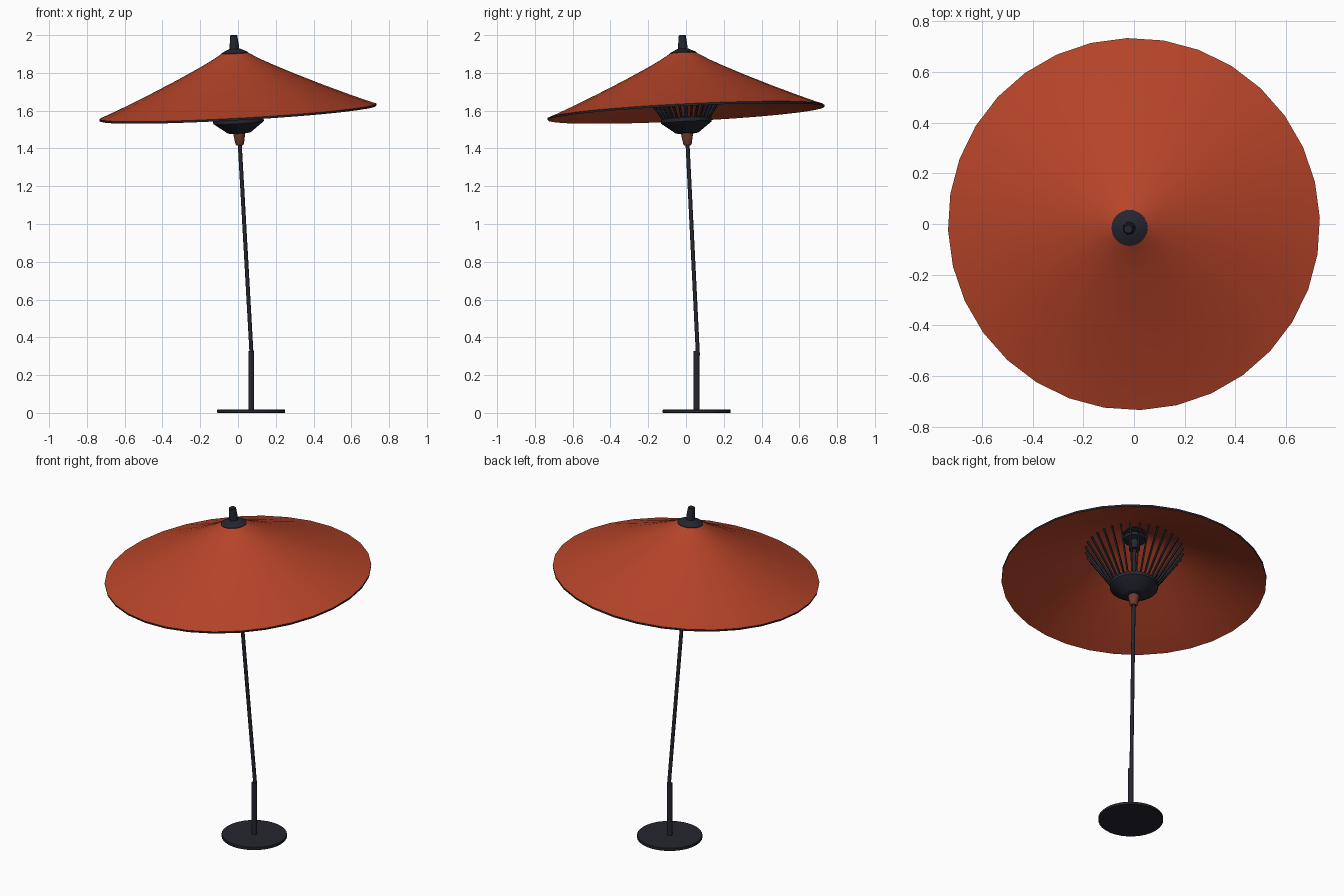
import bpy, bmesh, math
from mathutils import Vector, Matrix

if "Cube" in bpy.data.objects:
    bpy.data.objects.remove(bpy.data.objects["Cube"])


def material(name, rgb):
    m = bpy.data.materials.new(name)
    m.diffuse_color = (*rgb, 1)
    m.use_nodes = True
    m.node_tree.nodes["Principled BSDF"].inputs["Base Color"].default_value = m.diffuse_color
    return m


ORANGE = material("orange paper", (0.47, 0.058, 0.022))
DARK = material("dark lacquer", (0.018, 0.019, 0.029))
BROWN = material("brown wood", (0.16, 0.042, 0.024))

# leaning frame of the parasol, origin at the middle of the canopy rim
axis = Vector((-0.056, -0.049, 1)).normalized()
LEAN = Matrix.Translation((0, 0, 1.59)) @ Vector((0, 0, 1)).rotation_difference(axis).to_matrix().to_4x4()
STAND = Matrix.Translation((0.07, 0.056, 0))


def finish(bm, name, mats, frame, smooth=True):
    bmesh.ops.recalc_face_normals(bm, faces=bm.faces[:])
    me = bpy.data.meshes.new(name)
    bm.to_mesh(me)
    bm.free()
    for m in mats:
        me.materials.append(m)
    ob = bpy.data.objects.new(name, me)
    bpy.context.collection.objects.link(ob)
    ob.matrix_world = frame
    if smooth:
        bpy.ops.object.select_all(action='DESELECT')
        ob.select_set(True)
        bpy.context.view_layer.objects.active = ob
        bpy.ops.object.shade_smooth_by_angle(angle=math.radians(35))
    return ob


def lathe(name, profile, mats, frame, n=32, closed=False, turn=0.0, dark_band=None):
    """Turn (radius, height) points round z; ends are capped unless the profile is closed."""
    bm = bmesh.new()
    rings = []
    for r, z in profile:
        rings.append([bm.verts.new((r * math.cos(turn + math.tau * i / n),
                                    r * math.sin(turn + math.tau * i / n), z)) for i in range(n)])
    pairs = list(zip(rings, rings[1:]))
    if closed:
        pairs.append((rings[-1], rings[0]))
    for k, (a, b) in enumerate(pairs):
        for i in range(n):
            j = (i + 1) % n
            f = bm.faces.new((a[i], a[j], b[j], b[i]))
            if k == dark_band:
                f.material_index = 1
    if not closed:
        bm.faces.new(rings[0])
        bm.faces.new(rings[-1])
    return finish(bm, name, mats, frame)


# canopy: thin shell with a dark edge
outer = [(0.05, 0.328), (0.09, 0.303), (0.14, 0.274), (0.2, 0.243), (0.32, 0.185),
         (0.46, 0.121), (0.6, 0.06), (0.7, 0.019), (0.735, 0.006)]
inner = [(r - 0.001, z - 0.011) for r, z in reversed(outer)]
lathe("canopy", outer + inner, [ORANGE, DARK], LEAN, 32, True,
      math.radians(2), len(outer) - 1)

# top cap and finial
lathe("top_cap", [(0.05, 0.305), (0.071, 0.312), (0.071, 0.318), (0.032, 0.337), (0.02, 0.34)],
      [DARK], LEAN)
lathe("finial", [(0.025, 0.335), (0.024, 0.36), (0.019, 0.408), (0.016, 0.411)], [DARK], LEAN, 20)

# hub under the cap
lathe("upper_hub", [(0.03, 0.2), (0.03, 0.255), (0.06, 0.262), (0.06, 0.282), (0.03, 0.29)],
      [DARK], LEAN)

# runner bowl and the wooden cup under it
lathe("runner_bowl", [(0.05, -0.11), (0.062, -0.107), (0.134, -0.053), (0.134, -0.033), (0.12, -0.028)],
      [DARK], LEAN)
lathe("wooden_cup", [(0.017, -0.174), (0.022, -0.168), (0.027, -0.14), (0.031, -0.118), (0.031, -0.107)],
      [BROWN], LEAN, 20)

# leaning pole
lathe("pole", [(0.0105, -1.29), (0.0105, 0.32)], [DARK], LEAN, 16)

# stretchers from the runner to the canopy
bm = bmesh.new()
N = 32
for i in range(N):
    a = math.tau * i / N
    out = Vector((math.cos(a), math.sin(a), 0))
    side = Vector((-math.sin(a), math.cos(a), 0)) * 0.0042
    p = out * 0.122 + Vector((0, 0, -0.034))
    q = out * 0.272 + Vector((0, 0, 0.2))
    d = (q - p).normalized()
    up = d.cross(side).normalized() * 0.0055
    ends = [[bm.verts.new(c + s * side + t * up) for s, t in ((-1, -1), (1, -1), (1, 1), (-1, 1))]
            for c in (p, q)]
    for k in range(4):
        m = (k + 1) % 4
        bm.faces.new((ends[0][k], ends[0][m], ends[1][m], ends[1][k]))
    bm.faces.new(ends[0])
    bm.faces.new(ends[1])
finish(bm, "stretchers", [DARK], LEAN, smooth=False)

# stand: flat disc and socket tube
lathe("base_disc", [(0.178, 0), (0.18, 0.002), (0.18, 0.015), (0.178, 0.017)], [DARK], STAND)
lathe("socket_tube", [(0.0155, 0.012), (0.0155, 0.328)], [DARK], STAND, 20)
